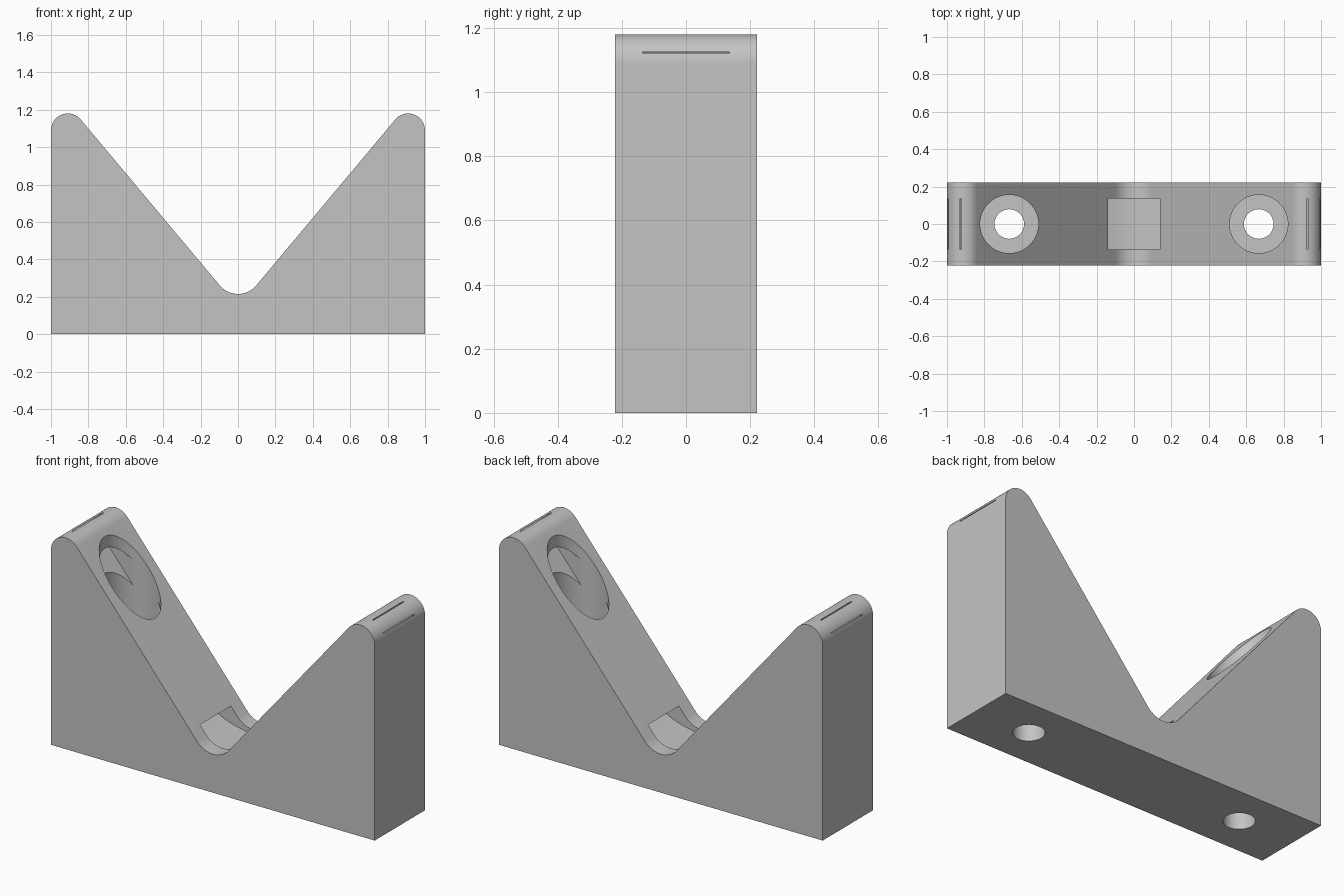
import bpy, bmesh
from math import sin, cos, radians

cube = bpy.data.objects.get("Cube")
if cube:
    bpy.data.objects.remove(cube, do_unlink=True)

HALF_DEPTH = 0.222
SLOPE = 50           # angle of the V faces, degrees

grey = bpy.data.materials.new("light_grey")
grey.use_nodes = True
colour = (0.55, 0.55, 0.55, 1)
grey.diffuse_color = colour
grey.node_tree.nodes["Principled BSDF"].inputs["Base Color"].default_value = colour


def arc(cx, cz, r, start, end, steps):
    """Points on an arc in the xz plane, angles in degrees."""
    angles = [radians(start + (end - start) * i / steps) for i in range(steps + 1)]
    return [(cx + r * cos(a), cz + r * sin(a)) for a in angles]


def prism(name, outline, half_depth):
    """Extrude an xz outline symmetrically along y."""
    bm = bmesh.new()
    face = bm.faces.new([bm.verts.new((x, -half_depth, z)) for x, z in outline])
    out = bmesh.ops.extrude_face_region(bm, geom=[face])
    moved = [v for v in out["geom"] if isinstance(v, bmesh.types.BMVert)]
    bmesh.ops.translate(bm, verts=moved, vec=(0, 2 * half_depth, 0))
    bmesh.ops.recalc_face_normals(bm, faces=bm.faces)
    mesh = bpy.data.meshes.new(name)
    bm.to_mesh(mesh)
    bm.free()
    obj = bpy.data.objects.new(name, mesh)
    bpy.context.collection.objects.link(obj)
    mesh.materials.append(grey)
    return obj


def cylinder(name, x, r, bottom, top):
    bpy.ops.mesh.primitive_cylinder_add(vertices=64, radius=r, depth=top - bottom,
                                        location=(x, 0, (top + bottom) / 2))
    obj = bpy.context.object
    obj.name = name
    obj.data.materials.append(grey)
    return obj


def cut(target, cutter):
    """Subtract the cutter and remove it."""
    mod = target.modifiers.new("cut", 'BOOLEAN')
    mod.operation = 'DIFFERENCE'
    mod.solver = 'EXACT'
    mod.object = cutter
    bpy.context.view_layer.objects.active = target
    bpy.ops.object.modifier_apply(modifier=mod.name)
    bpy.data.objects.remove(cutter, do_unlink=True)


# V-shaped block with rounded tips and a rounded valley
right_tip = arc(0.91, 1.09, 0.09, 0, 90 + SLOPE, 20)
left_tip = [(-x, z) for x, z in reversed(right_tip)]
valley = arc(0, 0.342, 0.127, SLOPE - 90, -SLOPE - 90, 20)
block = prism("v_block", [(-1, 0), (1, 0)] + right_tip + valley + left_tip, HALF_DEPTH)

# Strap channel running under both V faces and open at the valley and tips


def strap_edge(r):
    bend = arc(0, 0.653, r, -SLOPE - 90, SLOPE - 90, 32)
    x, z = bend[-1]
    end = (x + cos(radians(SLOPE)), z + sin(radians(SLOPE)))
    return [(-end[0], end[1])] + bend + [end]


cut(block, prism("strap_channel", strap_edge(0.46) + strap_edge(0.37)[::-1], 0.136))

# Screw holes with deep counterbores
for side in (-1, 1):
    x = side * 0.667
    cut(block, cylinder("counterbore", x, 0.156, 0.22, 1.5))
    cut(block, cylinder("screw_hole", x, 0.079, -0.2, 0.4))

bpy.ops.object.select_all(action='DESELECT')
block.select_set(True)
bpy.context.view_layer.objects.active = block
bpy.ops.object.shade_smooth_by_angle(angle=radians(25))
